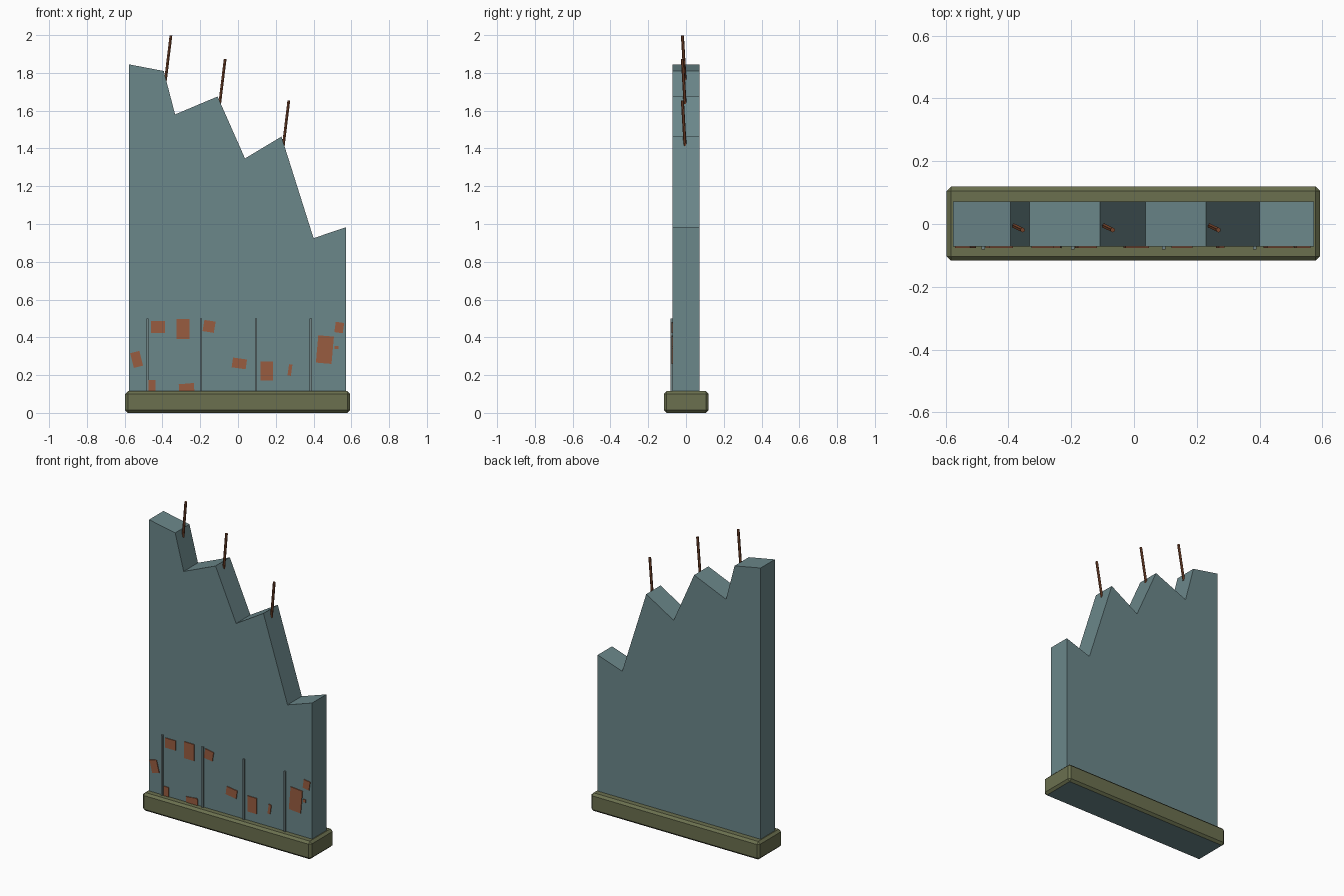
import bpy, bmesh, math
from mathutils import Vector, Matrix

if "Cube" in bpy.data.objects:
    bpy.data.objects.remove(bpy.data.objects["Cube"])


def material(name, rgb):
    m = bpy.data.materials.new(name)
    m.diffuse_color = (*rgb, 1)
    m.use_nodes = True
    m.node_tree.nodes["Principled BSDF"].inputs["Base Color"].default_value = m.diffuse_color
    return m


SLATE = material("slate_plaster", (0.147, 0.242, 0.254))
OLIVE = material("olive_plinth", (0.147, 0.162, 0.078))
BRICK = material("exposed_brick", (0.318, 0.107, 0.051))
RUST = material("rusty_steel", (0.196, 0.064, 0.027))
GREY = material("grey_seam", (0.17, 0.235, 0.24))


def finish(name, bm, *mats):
    bmesh.ops.recalc_face_normals(bm, faces=bm.faces)
    mesh = bpy.data.meshes.new(name)
    bm.to_mesh(mesh)
    bm.free()
    for m in mats:
        mesh.materials.append(m)
    ob = bpy.data.objects.new(name, mesh)
    bpy.context.collection.objects.link(ob)
    return ob


def box(name, center, size, mat, tilt=0):
    bm = bmesh.new()
    m = (Matrix.Translation(center) @ Matrix.Rotation(-tilt, 4, 'Y')
         @ Matrix.Diagonal((*size, 1)))
    bmesh.ops.create_cube(bm, size=1, matrix=m)
    return finish(name, bm, mat)


# Broken wall: jagged profile extruded through its thickness
profile = [(-0.577, 0.002), (0.573, 0.002), (0.573, 0.983), (0.40, 0.925),
           (0.23, 1.463), (0.037, 1.347), (-0.108, 1.675), (-0.333, 1.58),
           (-0.393, 1.81), (-0.577, 1.845)]
bm = bmesh.new()
face = bm.faces.new([bm.verts.new((x, -0.072, z)) for x, z in profile])
ext = bmesh.ops.extrude_face_region(bm, geom=[face])
bmesh.ops.translate(bm, vec=(0, 0.144, 0),
                    verts=[v for v in ext["geom"] if isinstance(v, bmesh.types.BMVert)])
finish("broken_wall", bm, SLATE)

# Chamfered plinth with a slate underside
bm = bmesh.new()
bmesh.ops.create_cube(bm, size=1, matrix=Matrix.Translation((-0.002, 0.001, 0.0575))
                      @ Matrix.Diagonal((1.19, 0.236, 0.115, 1)))
bmesh.ops.bevel(bm, geom=bm.edges[:], offset=0.014, segments=1, affect='EDGES')
bm.normal_update()
for f in bm.faces:
    f.material_index = 1 if f.normal.z < -0.9 else 0
finish("plinth", bm, OLIVE, SLATE)

# Vertical seams on the lower front
for i, x in enumerate((-0.48, -0.195, 0.095, 0.385)):
    box(f"seam_{i + 1}", (x, -0.076, 0.305), (0.011, 0.012, 0.39), GREY)

# Exposed brick patches: x, z, width, height, tilt in degrees
patches = [(-0.537, 0.283, 0.05, 0.08, 14), (-0.423, 0.455, 0.075, 0.062, 0),
           (-0.291, 0.445, 0.07, 0.105, 0), (-0.153, 0.458, 0.06, 0.06, -9),
           (0.007, 0.262, 0.075, 0.052, -8), (0.153, 0.222, 0.066, 0.1, 0),
           (0.275, 0.227, 0.018, 0.06, -8), (0.46, 0.335, 0.083, 0.145, -5),
           (0.522, 0.346, 0.02, 0.018, 0), (0.536, 0.452, 0.045, 0.055, -8),
           (-0.455, 0.145, 0.036, 0.06, 0), (-0.272, 0.13, 0.08, 0.05, 5)]
for i, (x, z, w, h, a) in enumerate(patches):
    box(f"brick_patch_{i + 1}", (x, -0.0735, z), (w, 0.007, h), BRICK, math.radians(a))

# Bent reinforcing bars sticking out of the break
for i, (x, z) in enumerate(((-0.384, 1.76), (-0.097, 1.635), (0.24, 1.415))):
    a, d = Vector((x, -0.005, z)), Vector((0.029, -0.014, 0.238))
    bm = bmesh.new()
    bmesh.ops.create_cone(bm, cap_ends=True, segments=6, radius1=0.008, radius2=0.008,
                          depth=d.length, matrix=Matrix.Translation(a + d / 2)
                          @ d.to_track_quat('Z', 'Y').to_matrix().to_4x4())
    finish(f"rebar_{i + 1}", bm, RUST)
